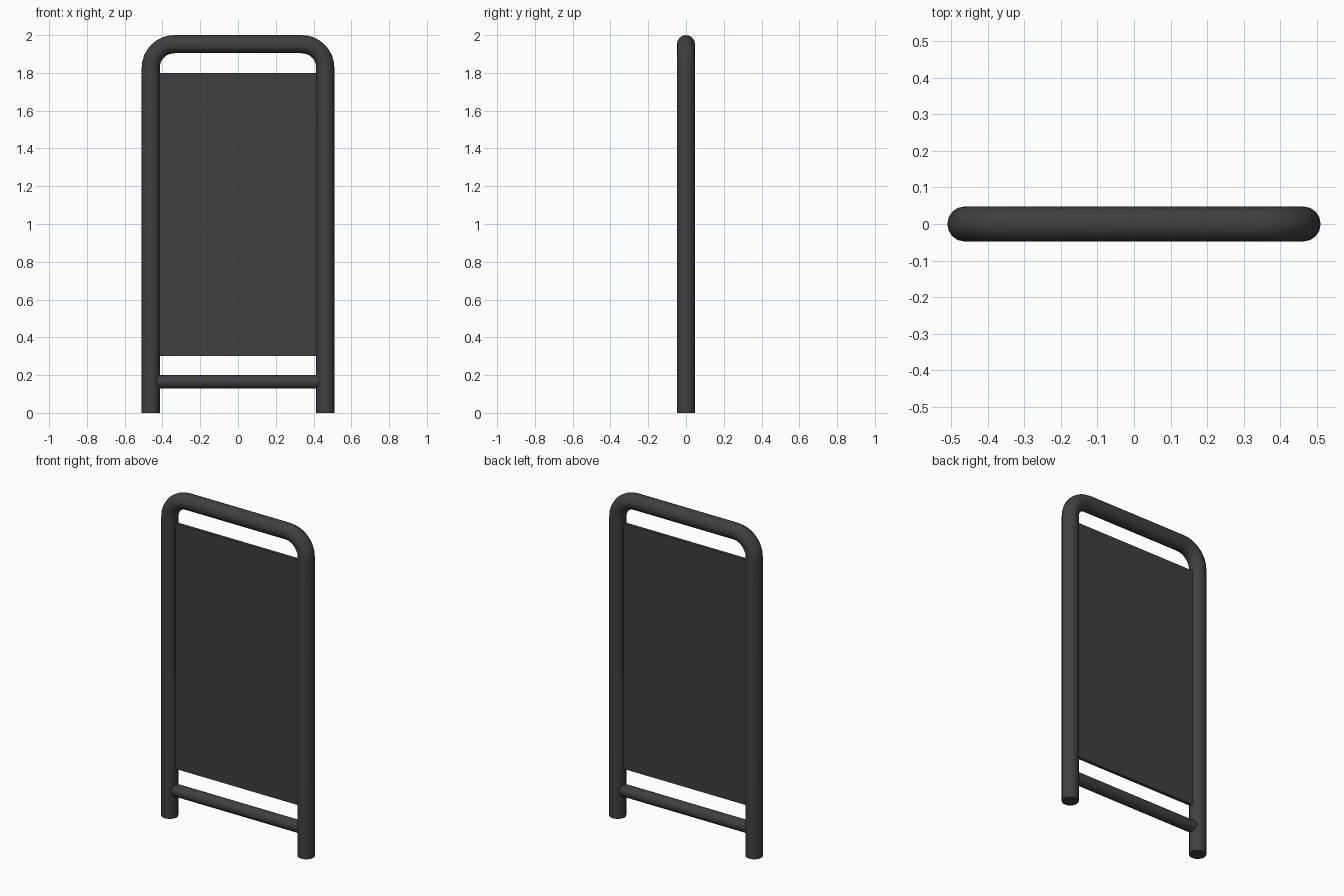
import bpy, bmesh
from math import cos, sin, pi, radians
from mathutils import Vector

cube = bpy.data.objects.get("Cube")
if cube:
    bpy.data.objects.remove(cube, do_unlink=True)

SIDES = 16
TUBE = 0.048           # frame tube radius
LEG_X = 0.462          # leg centre line
TOP_Z = 2 - TUBE       # top bar centre line
BEND = 0.125           # corner radius of the centre line

charcoal = bpy.data.materials.new("charcoal")
charcoal.use_nodes = True
COLOR = (0.05, 0.05, 0.05, 1)
charcoal.diffuse_color = COLOR
charcoal.node_tree.nodes["Principled BSDF"].inputs["Base Color"].default_value = COLOR


def finish(name, bm):
    bmesh.ops.recalc_face_normals(bm, faces=bm.faces)
    mesh = bpy.data.meshes.new(name)
    bm.to_mesh(mesh)
    bm.free()
    mesh.materials.append(charcoal)
    obj = bpy.data.objects.new(name, mesh)
    bpy.context.collection.objects.link(obj)
    return obj


def smooth(obj):
    bpy.ops.object.select_all(action='DESELECT')
    obj.select_set(True)
    bpy.context.view_layer.objects.active = obj
    bpy.ops.object.shade_smooth_by_angle(angle=radians(40))


def tube(name, path, radius):
    """Sweep a capped round section along a path of (point, in-plane normal)."""
    bm = bmesh.new()
    rings = []
    for point, normal in path:
        ring = []
        for i in range(SIDES):
            a = 2 * pi * i / SIDES
            ring.append(bm.verts.new(point + radius * (normal * cos(a) + Vector((0, sin(a), 0)))))
        rings.append(ring)
    for r, s in zip(rings, rings[1:]):
        for i in range(SIDES):
            j = (i + 1) % SIDES
            bm.faces.new((r[i], r[j], s[j], s[i]))
    bm.faces.new(rings[0])
    bm.faces.new(rings[-1])
    smooth(finish(name, bm))


# Hoop frame: leg, bend, top bar, bend, leg
path = [(Vector((LEG_X, 0, 0)), Vector((1, 0, 0)))]
STEPS = 8
for side, start in ((1, 0), (-1, pi / 2)):
    centre = Vector((side * (LEG_X - BEND), 0, TOP_Z - BEND))
    for k in range(STEPS + 1):
        a = start + pi / 2 * k / STEPS
        normal = Vector((cos(a), 0, sin(a)))
        path.append((centre + normal * BEND, normal))
path.append((Vector((-LEG_X, 0, 0)), Vector((-1, 0, 0))))
tube("hoop_frame", path, TUBE)

# Lower cross rail, ends buried in the legs
up = Vector((0, 0, 1))
tube("cross_rail", [(Vector((x, 0, 0.165)), up) for x in (-LEG_X, LEG_X)], 0.036)

# Flat infill panel
bm = bmesh.new()
bmesh.ops.create_cube(bm, size=1)
bmesh.ops.scale(bm, vec=(0.86, 0.02, 1.5), verts=bm.verts)
bmesh.ops.translate(bm, vec=(0, 0, 1.05), verts=bm.verts)
finish("infill_panel", bm)
